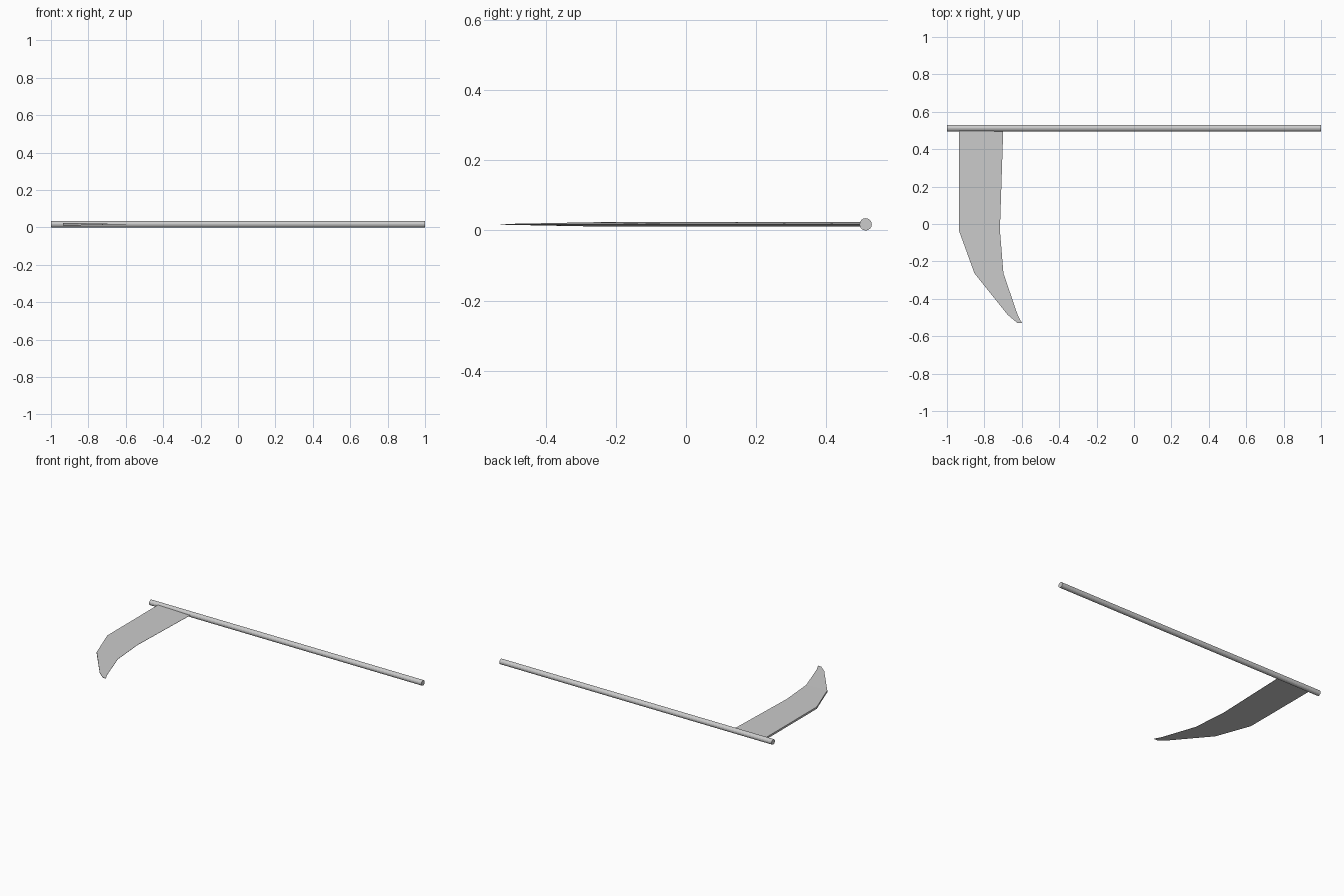
import bpy, bmesh, math

if "Cube" in bpy.data.objects:
    bpy.data.objects.remove(bpy.data.objects["Cube"])

R = 0.0175
ROD_Y = 0.513

# Handle: long straight rod along x
bpy.ops.mesh.primitive_cylinder_add(vertices=16, radius=R, depth=2,
                                    location=(0, ROD_Y, R),
                                    rotation=(0, math.pi / 2, 0))
bpy.context.object.name = "handle"

# Blade stations: (outer x, outer y, inner x, inner y, spine half thickness)
stations = [
    (-0.936, 0.507, -0.699, 0.507, 0.0065),
    (-0.936, -0.035, -0.717, -0.033, 0.0065),
    (-0.853, -0.264, -0.698, -0.264, 0.0060),
    (-0.676, -0.485, -0.623, -0.483, 0.0018),
    (-0.623, -0.530, -0.599, -0.530, 0.0008),
]

# Blade: wedge section, thick outer spine and fine inner edge
bm = bmesh.new()
rings = []
for ox, oy, ix, iy, h in stations:
    e = min(h, 0.0008)
    corners = [(ox, oy, R - h), (ix, iy, R - e), (ix, iy, R + e), (ox, oy, R + h)]
    rings.append([bm.verts.new(c) for c in corners])
for a, b in zip(rings, rings[1:]):
    for i in range(4):
        j = (i + 1) % 4
        bm.faces.new((a[i], a[j], b[j], b[i]))
bm.faces.new(rings[0])
bm.faces.new(rings[-1])
bmesh.ops.recalc_face_normals(bm, faces=bm.faces[:])
mesh = bpy.data.meshes.new("blade")
bm.to_mesh(mesh)
bm.free()
bpy.context.collection.objects.link(bpy.data.objects.new("blade", mesh))
